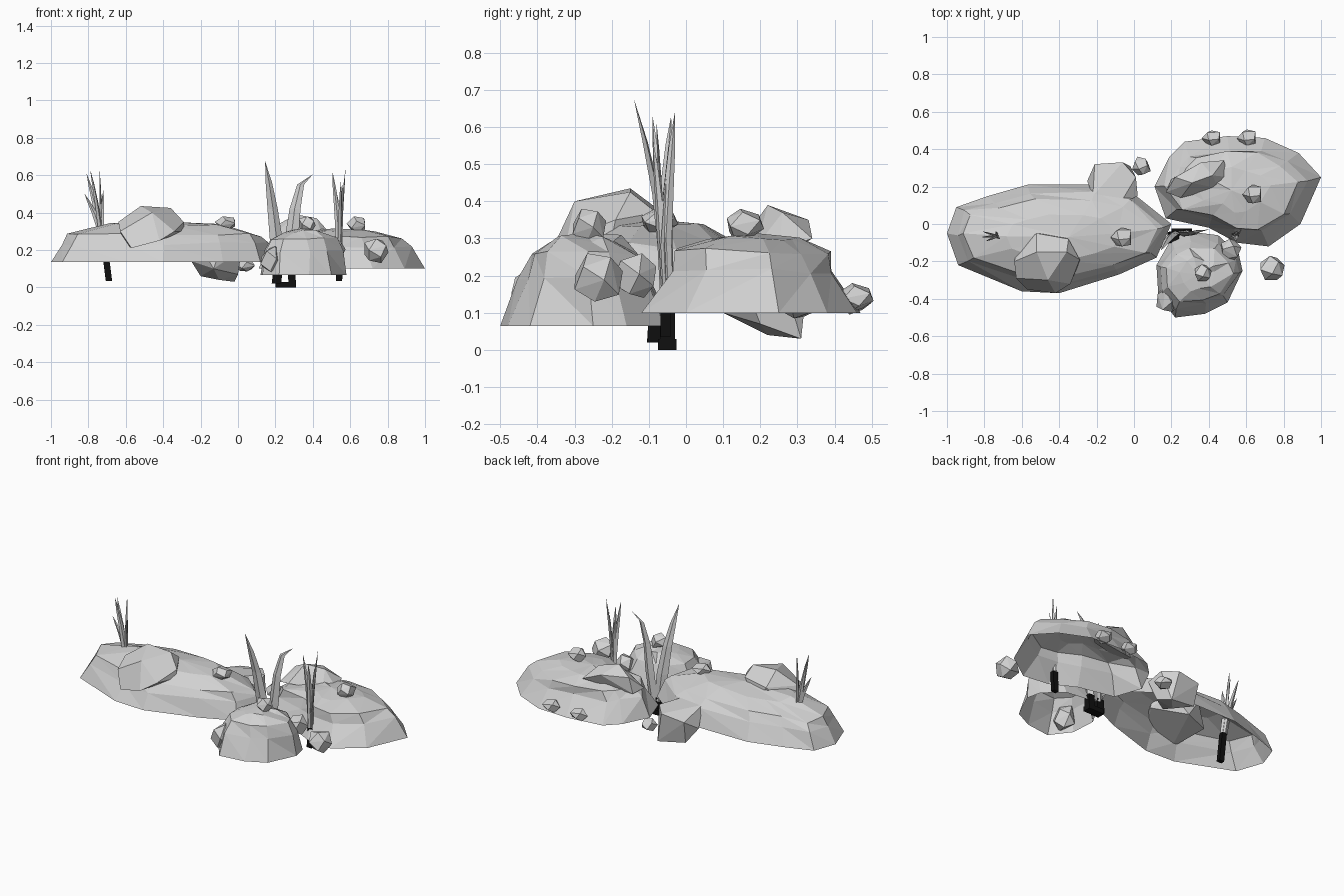
import bpy, bmesh, math, random
from mathutils import Vector

if "Cube" in bpy.data.objects:
    bpy.data.objects.remove(bpy.data.objects["Cube"])


def flat_colour(name, value):
    mat = bpy.data.materials.new(name)
    mat.use_nodes = True
    colour = (value, value, value, 1)
    mat.diffuse_color = colour
    mat.node_tree.nodes["Principled BSDF"].inputs["Base Color"].default_value = colour
    return mat


STONE = flat_colour("light_grey", 0.64)
ROOT = flat_colour("root_black", 0.005)


def finish(name, bm, material=STONE):
    bmesh.ops.recalc_face_normals(bm, faces=bm.faces)
    mesh = bpy.data.meshes.new(name)
    bm.to_mesh(mesh)
    bm.free()
    mesh.materials.append(material)
    obj = bpy.data.objects.new(name, mesh)
    bpy.context.collection.objects.link(obj)


def bridge(bm, lower, upper):
    """Triangulated band between two rings of equal size."""
    n = len(lower)
    for i in range(n):
        j = (i + 1) % n
        bm.faces.new((lower[i], lower[j], upper[j]))
        bm.faces.new((lower[i], upper[j], upper[i]))


def mound(name, outline, centre, levels, peak, seed):
    """Open-bottomed faceted shell: an outline drawn in towards its centre.
    Each level holds (x scale, y scale, height)."""
    rng = random.Random(seed)
    cx, cy = centre
    bm = bmesh.new()
    rings = []
    for k, (sx, sy, z) in enumerate(levels):
        wobble = 0.01 if k else 0
        rings.append([bm.verts.new((cx + (x - cx) * sx + rng.uniform(-wobble, wobble),
                                    cy + (y - cy) * sy + rng.uniform(-wobble, wobble),
                                    z + rng.uniform(-wobble, wobble)))
                      for x, y in outline])
    for lower, upper in zip(rings, rings[1:]):
        bridge(bm, lower, upper)
    top = bm.verts.new((cx, cy, peak))
    last = rings[-1]
    for i in range(len(last)):
        bm.faces.new((last[i], last[(i + 1) % len(last)], top))
    bmesh.ops.dissolve_limit(bm, angle_limit=math.radians(5),
                             verts=bm.verts, edges=bm.edges)
    finish(name, bm)


def rock(name, low, high, seed, count=12):
    """Convex chipped stone that fills the box from low to high."""
    rng = random.Random(seed)
    points = []
    for i in range(count):
        h = 1 - 2 * (i + 0.5) / count
        a = i * math.pi * (3 - math.sqrt(5)) + seed
        r = math.sqrt(1 - h * h)
        points.append(Vector((r * math.cos(a), r * math.sin(a), h)) * rng.uniform(0.88, 1.1))
    lo = [min(p[k] for p in points) for k in range(3)]
    hi = [max(p[k] for p in points) for k in range(3)]
    chipped(name, [[low[k] + (p[k] - lo[k]) / (hi[k] - lo[k]) * (high[k] - low[k])
                    for k in range(3)] for p in points])


def chipped(name, corners):
    """Angular boulder: the hull of a few corners."""
    bm = bmesh.new()
    for c in corners:
        bm.verts.new(c)
    bmesh.ops.convex_hull(bm, input=bm.verts)
    bmesh.ops.dissolve_limit(bm, angle_limit=math.radians(8),
                             verts=bm.verts, edges=bm.edges)
    finish(name, bm)


def blade(name, path, width, turn=0.0):
    """Pointed leaf with a diamond section, swept along the path."""
    bm = bmesh.new()
    rings = []
    for i, p in enumerate(path[:-1]):
        w = width * (0.9, 1, 0.8, 0.5)[i] / 2
        ring = []
        for k in range(4):
            a = k * math.pi / 2
            u, v = w * math.cos(a), w * 0.4 * math.sin(a)
            ring.append(bm.verts.new((p[0] + u * math.cos(turn) - v * math.sin(turn),
                                      p[1] + u * math.sin(turn) + v * math.cos(turn), p[2])))
        rings.append(ring)
    bm.faces.new(rings[0])
    for lower, upper in zip(rings, rings[1:]):
        bridge(bm, lower, upper)
    tip = bm.verts.new(path[-1])
    for k in range(4):
        bm.faces.new((rings[-1][k], rings[-1][(k + 1) % 4], tip))
    finish(name, bm)


def root(name, foot, head, size):
    """Dark square stem leaning from foot to head."""
    bm = bmesh.new()
    bmesh.ops.create_cube(bm, size=1)
    for v in bm.verts:
        end = head if v.co.z > 0 else foot
        v.co = (end[0] + v.co.x * size[0], end[1] + v.co.y * size[1], end[2])
    finish(name, bm, ROOT)


def tuft(name, foot, neck, crown, tips, width):
    """Thin blades that share one dark root and part above the ground."""
    neck, crown = Vector(neck), Vector(crown)
    root(name + "_root", foot, neck, (.034, .026))
    for i, t in enumerate(tips):
        tip = Vector(t)
        side = Vector((tip.x - crown.x, tip.y - crown.y, 0)) * 0.15
        path = [neck + side, crown + side, crown.lerp(tip, 0.4) + side * 0.2,
                crown.lerp(tip, 0.75), tip]
        blade(f"{name}_blade_{i + 1}", path, width, i * 0.8)


# Three large mounds
mound("long_mound",
      [(-1, -.05), (-.95, .09), (-.78, .15), (-.57, .21), (-.2, .21), (0, .16),
       (.2, 0), (.12, -.18), (-.08, -.27), (-.4, -.37), (-.6, -.36), (-.94, -.22)],
      (-.35, -.07),
      [(1, 1, .135), (.92, .84, .235), (.86, .73, .28), (.5, .42, .335)], .35, 3)
mound("wide_mound",
      [(.11, .2), (.17, .03), (.4, -.02), (.55, -.1), (.72, -.12), (.89, 0),
       (1, .25), (.88, .38), (.7, .46), (.5, .47), (.27, .44), (.19, .36)],
      (.52, .18),
      [(1, 1, .1), (.86, .73, .215), (.74, .69, .265), (.42, .4, .3)], .315, 5)
mound("front_mound",
      [(.12, -.22), (.2, -.08), (.29, -.04), (.45, -.06), (.56, -.16), (.58, -.25),
       (.5, -.42), (.38, -.48), (.22, -.5), (.13, -.38)],
      (.34, -.27),
      [(1, 1, .065), (.9, .77, .19), (.76, .62, .26), (.4, .4, .3)], .315, 8)

# Boulders
chipped("long_mound_boulder",
        [(-.64, -.2, .35), (-.63, -.29, .3), (-.57, -.35, .21), (-.42, -.37, .25),
         (-.34, -.32, .3), (-.29, -.2, .3), (-.29, -.19, .35), (-.35, -.08, .37),
         (-.52, -.05, .36), (-.52, -.15, .435), (-.36, -.15, .425), (-.46, -.3, .4),
         (-.45, -.05, .25), (-.62, -.12, .25)])
chipped("wide_mound_boulder",
        [(.17, .17, .26), (.25, .14, .28), (.45, .19, .28), (.51, .25, .27),
         (.48, .34, .3), (.36, .33, .35), (.22, .25, .34), (.31, .22, .39),
         (.42, .26, .37), (.2, .24, .24)])
chipped("back_boulder",
        [(-.25, .23, .14), (-.21, .32, .2), (-.06, .33, .22), (.01, .25, .23),
         (.02, .15, .2), (-.08, .1, .25), (-.22, .15, .25), (-.2, .29, .06),
         (-.02, .31, .03), (-.1, .22, .04), (0, .2, .07), (-.13, .1, .1)])

# Pebbles: centre and half sizes
for label, (x, y, z), (a, b, c) in [
        ("long_mound", (-.07, -.07, .345), (.055, .05, .035)),
        ("back", (.04, .31, .12), (.05, .05, .035)),
        ("wide_mound", (.63, .16, .335), (.05, .05, .045)),
        ("back_inner", (.41, .46, .135), (.05, .04, .04)),
        ("back_outer", (.6, .46, .14), (.05, .045, .04)),
        ("front_outer", (.74, -.235, .195), (.065, .065, .065)),
        ("front_mound", (.37, -.26, .335), (.045, .045, .045)),
        ("crevice", (.52, -.14, .2), (.055, .06, .06)),
        ("front_corner", (.18, -.4, .145), (.06, .07, .075))]:
    rock(label + "_pebble", (x - a, y - b, z - c), (x + a, y + b, z + c), len(label))

# Thin grass tufts
tuft("outer_grass", (-.69, -.06, .035), (-.715, -.065, .23), (-.73, -.065, .33),
     [(-.81, -.04, .61), (-.79, -.09, .63), (-.74, -.04, .63), (-.72, -.08, .52),
      (-.82, -.07, .5)], .034)
tuft("crevice_grass", (.54, -.055, .035), (.545, -.055, .16), (.545, -.06, .28),
     [(.505, -.08, .62), (.55, -.09, .57), (.575, -.03, .64), (.56, -.04, .55),
      (.525, -.05, .52)], .034)

# Broad leaves between the mounds
blade("broad_leaf_right",
      [(.22, -.05, .08), (.205, -.06, .25), (.185, -.08, .42), (.165, -.11, .56),
       (.145, -.14, .675)], .07, .2)
blade("broad_leaf_left",
      [(.26, -.05, .08), (.285, -.05, .25), (.305, -.05, .42), (.335, -.04, .55),
       (.4, -.03, .605)], .075, -.2)

# Hooked dark root under the broad leaves
root("leaf_root_right", (.205, -.075, .02), (.215, -.07, .1), (.05, .06))
root("leaf_root_base", (.255, -.05, 0), (.255, -.05, .03), (.11, .05))
root("leaf_root_left", (.29, -.05, .02), (.285, -.05, .1), (.04, .04))
